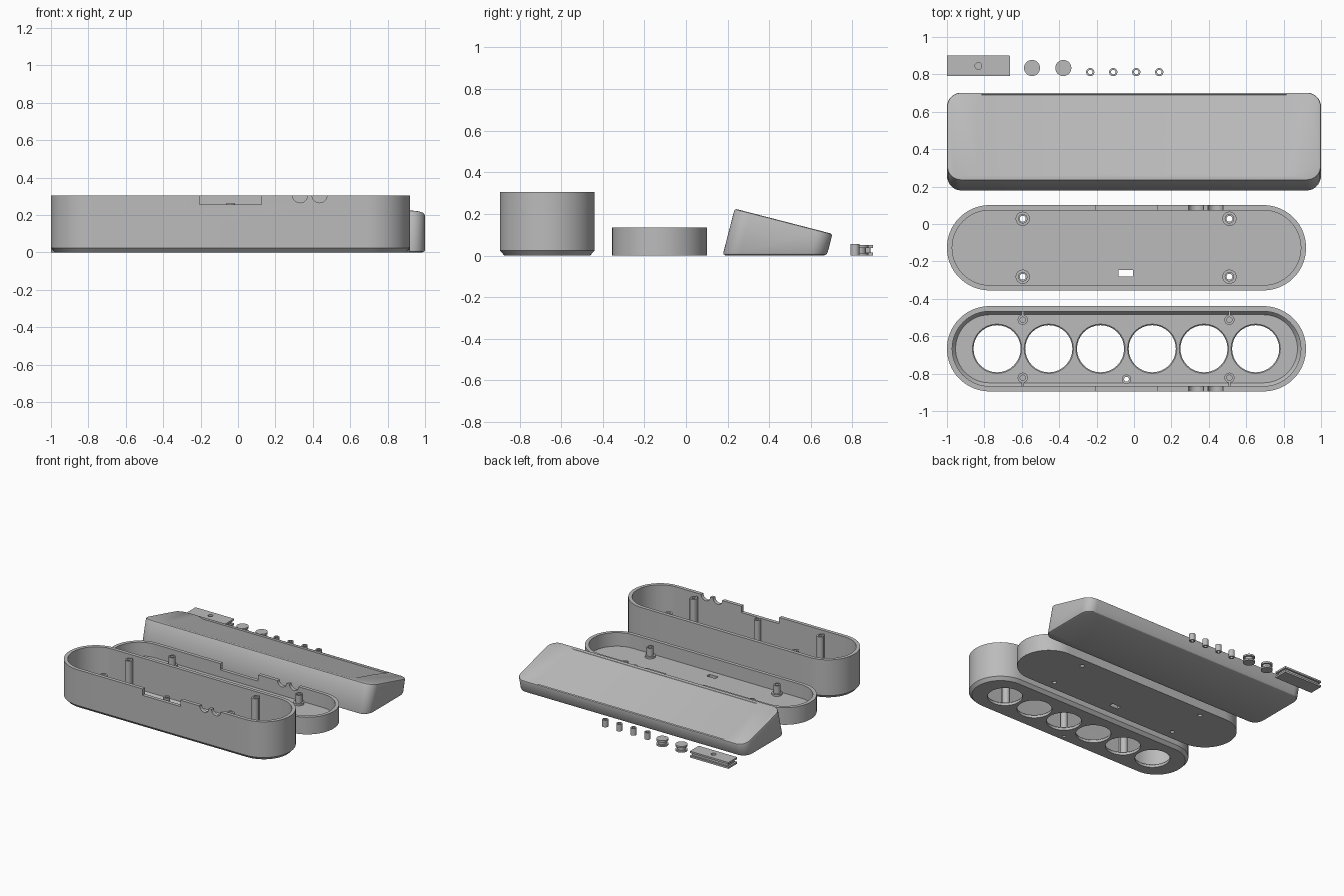
import bpy, bmesh, math
from mathutils import Matrix

if "Cube" in bpy.data.objects:
    bpy.data.objects.remove(bpy.data.objects["Cube"])

GREY = (0.5, 0.5, 0.5, 1)
mat = bpy.data.materials.new("plain grey")
mat.use_nodes = True
mat.diffuse_color = GREY
mat.node_tree.nodes["Principled BSDF"].inputs["Base Color"].default_value = GREY


def ring(cx, cy, hx, hy, r, z, n=12):
    """Rounded rectangle outline; a stadium or circle when r reaches the half size."""
    pts = []
    for k, (sx, sy) in enumerate([(1, 1), (-1, 1), (-1, -1), (1, -1)]):
        for i in range(n + 1):
            a = math.pi / 2 * (k + i / n)
            pts.append((cx + sx * (hx - r) + r * math.cos(a),
                        cy + sy * (hy - r) + r * math.sin(a), z))
    return pts


def loft(bm, rings, cyclic=False):
    """Skin a stack of outlines, capped or joined end to start."""
    loops = [[bm.verts.new(p) for p in pts] for pts in rings]
    pairs = list(zip(loops, loops[1:]))
    if cyclic:
        pairs.append((loops[-1], loops[0]))
    else:
        bm.faces.new(loops[0])
        bm.faces.new(loops[-1])
    for a, b in pairs:
        for i in range(len(a)):
            j = (i + 1) % len(a)
            bm.faces.new((a[i], a[j], b[j], b[i]))


def turned(bm, x, y, profile, cyclic=False):
    loft(bm, [ring(x, y, r, r, r, z, 8) for r, z in profile], cyclic)


def box(bm, x0, x1, y0, y1, z0, z1):
    m = Matrix.Translation(((x0 + x1) / 2, (y0 + y1) / 2, (z0 + z1) / 2))
    m = m @ Matrix.Diagonal((x1 - x0, y1 - y0, z1 - z0, 1))
    bmesh.ops.create_cube(bm, size=1, matrix=m)


def finish(name, bm):
    bmesh.ops.remove_doubles(bm, verts=bm.verts, dist=1e-5)
    bmesh.ops.recalc_face_normals(bm, faces=bm.faces)
    me = bpy.data.meshes.new(name)
    bm.to_mesh(me)
    bm.free()
    me.materials.append(mat)
    ob = bpy.data.objects.new(name, me)
    bpy.context.collection.objects.link(ob)
    return ob


def activate(ob):
    bpy.ops.object.select_all(action='DESELECT')
    ob.select_set(True)
    bpy.context.view_layer.objects.active = ob


def smooth(ob):
    activate(ob)
    bpy.ops.object.shade_smooth_by_angle(angle=math.radians(30))


def cut(ob, bm):
    cutter = finish("cutter", bm)
    cutter.hide_render = True
    mod = ob.modifiers.new("cut", 'BOOLEAN')
    mod.operation, mod.solver, mod.object = 'DIFFERENCE', 'EXACT', cutter
    activate(ob)
    bpy.ops.object.modifier_apply(modifier=mod.name)
    bpy.data.objects.remove(cutter)


def tube(name, x, y, r, hole, z0, z1):
    bm = bmesh.new()
    turned(bm, x, y, [(r, z0), (r, z1), (hole, z1), (hole, z0)], True)
    smooth(finish(name, bm))


CX, HX, HY, WALL = -0.04, 0.96, 0.228, 0.028
POST_X = (-0.595, 0.51)


def stadium(cy, inset, z):
    return ring(CX, cy, HX - inset, HY - inset, HY - inset, z, 16)


def rim_notches(bm, y, top):
    """Rectangular port and two round cable ports open to the rim."""
    box(bm, -0.205, 0.125, y - 0.04, y + 0.04, top - 0.05, top + 0.05)
    for x in (0.332, 0.436):
        m = Matrix.Translation((x, y, top)) @ Matrix.Rotation(math.pi / 2, 4, 'X')
        bmesh.ops.create_cone(bm, cap_ends=True, segments=32, radius1=0.04,
                              radius2=0.04, depth=0.08, matrix=m)


# Deep tub with chamfered base and six round windows
TUB_Y, TUB_H = -0.667, 0.305
bm = bmesh.new()
loft(bm, [stadium(TUB_Y, i, z) for i, z in (
    (0.022, 0), (0, 0.024), (0, TUB_H), (WALL, TUB_H), (WALL, 0.05), (0.046, 0.028))])
tub = finish("deep_tub", bm)
bm = bmesh.new()
for i in range(6):
    turned(bm, -0.732 + 0.2765 * i, TUB_Y, [(0.126, -0.05), (0.126, 0.02), (0.132, 0.026), (0.132, 0.1)])
turned(bm, CX, -0.83, [(0.013, -0.05), (0.013, 0.1)])
rim_notches(bm, TUB_Y - HY + 0.01, TUB_H)
cut(tub, bm)
smooth(tub)

# Tub screw posts with ribs to the wall
for x in POST_X:
    for s in (-1, 1):
        y = TUB_Y + 0.155 * s
        bm = bmesh.new()
        turned(bm, x, y, [(0.027, 0.02), (0.027, 0.285), (0.014, 0.285), (0.014, 0.1)])
        smooth(finish("tub_post", bm))
        bm = bmesh.new()
        ends = sorted((y + 0.024 * s, TUB_Y + 0.205 * s))
        box(bm, x - 0.006, x + 0.006, *ends, 0.02, 0.28)
        finish("tub_post_rib", bm)
tube("sensor_post", CX, -0.83, 0.025, 0.013, 0.02, 0.262)

# Shallow tray
TRAY_Y, TRAY_H = -0.127, 0.135
bm = bmesh.new()
loft(bm, [stadium(TRAY_Y, i, z) for i, z in (
    (0, 0), (0, TRAY_H), (WALL, TRAY_H), (WALL, 0.028))])
tray = finish("shallow_tray", bm)
bm = bmesh.new()
for x in POST_X:
    for s in (-1, 1):
        turned(bm, x, TRAY_Y + 0.155 * s, [(0.016, -0.05), (0.016, 0.1)])
box(bm, -0.082, -0.006, -0.282, -0.247, -0.05, 0.1)
rim_notches(bm, TRAY_Y + HY - 0.01, TRAY_H)
cut(tray, bm)
smooth(tray)

# Tray screw posts with a wide foot
for x in POST_X:
    for s in (-1, 1):
        bm = bmesh.new()
        turned(bm, x, TRAY_Y + 0.155 * s, [(0.038, 0.02), (0.038, 0.042), (0.025, 0.042),
                                           (0.025, 0.105), (0.016, 0.105), (0.016, 0.02)], True)
        smooth(finish("tray_post", bm))

# Sloped wedge stand, extruded square to its tilted top
SLOPE = 0.258


def top_z(y):
    return 0.225 - SLOPE * (y - 0.235)


def wedge_ring(inset, drop=None, lift=0):
    pts = []
    for x, y, _ in ring(0, 0.469, 1 - inset, 0.235 - inset, 0.075 - inset, 0, 8):
        fall = top_z(y) - lift if drop is None else drop
        pts.append((x, y - SLOPE * fall, top_z(y) - fall))
    return pts


bm = bmesh.new()
loft(bm, [wedge_ring(0.014), wedge_ring(0.004, lift=0.005), wedge_ring(0, lift=0.014),
          wedge_ring(0, 0.01), wedge_ring(0.003, 0.003), wedge_ring(0.01, 0)])
wedge = finish("wedge_stand", bm)


def recess_ring(hx, y0, y1, d0, d1):
    return [(x, y, top_z(y) + d) for x, y, d in
            ((-hx, y0, d0), (hx, y0, d0), (hx, y1, d1), (-hx, y1, d1))]


# Shallow panel recess deepening toward the back
bm = bmesh.new()
loft(bm, [recess_ring(0.79, 0.262, 0.69, -0.002, -0.014),
          recess_ring(0.84, 0.26, 0.692, 0.002, 0.002),
          recess_ring(0.84, 0.26, 0.692, 0.05, 0.05)])
cut(wedge, bm)
smooth(wedge)

# Grooved port plug
bm = bmesh.new()
loft(bm, [ring(-0.832, 0.845, 0.168 - i, 0.055 - i, 0.002, z, 2) for i, z in (
    (0, 0), (0, 0.014), (0.014, 0.014), (0.014, 0.036), (0, 0.036), (0, 0.05))])
plug = finish("port_plug", bm)
bm = bmesh.new()
turned(bm, -0.832, 0.845, [(0.018, 0.03), (0.018, 0.1)])
cut(plug, bm)
smooth(plug)

# Round cable plugs
for x in (-0.545, -0.378):
    bm = bmesh.new()
    turned(bm, x, 0.834, [(0.043, 0), (0.043, 0.013), (0.03, 0.013),
                          (0.03, 0.036), (0.043, 0.036), (0.043, 0.05)])
    smooth(finish("cable_plug", bm))

# Small spacers
for i in range(4):
    tube("spacer", -0.234 + 0.123 * i, 0.812, 0.022, 0.012, 0, 0.055)
